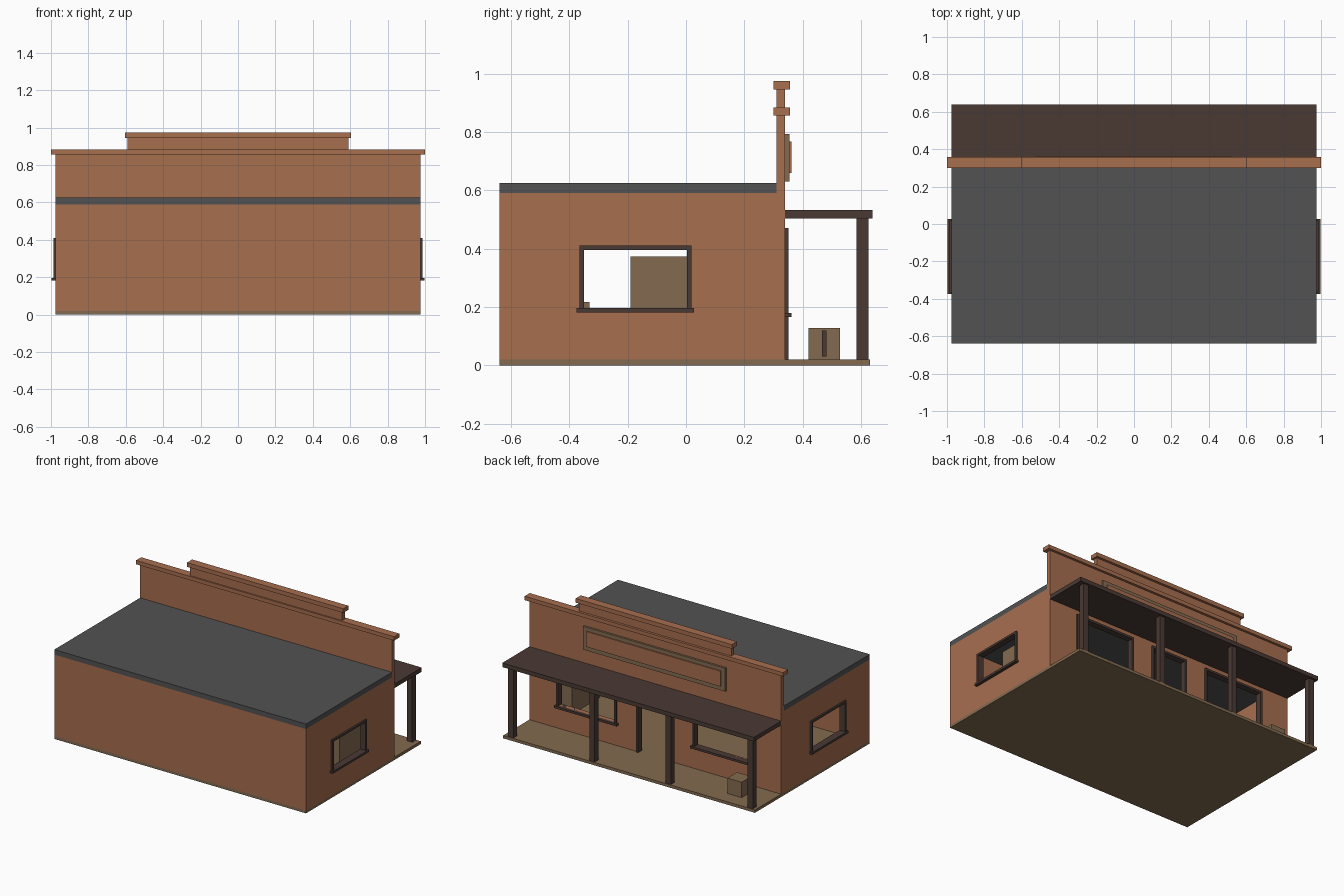
import bpy
import bmesh
from mathutils import Vector

if "Cube" in bpy.data.objects:
    bpy.data.objects.remove(bpy.data.objects["Cube"], do_unlink=True)


def material(name, rgb):
    linear = [((c / 255 + 0.055) / 1.055) ** 2.4 for c in rgb] + [1.0]
    mat = bpy.data.materials.new(name)
    mat.use_nodes = True
    mat.diffuse_color = linear
    mat.node_tree.nodes["Principled BSDF"].inputs["Base Color"].default_value = linear
    return mat


CLAY = material("clay_orange", (167, 110, 79))
DARK = material("dark_timber", (74, 58, 52))
TAN = material("tan_boards", (131, 107, 80))
GREY = material("roof_grey", (82, 82, 82))


def box(name, mat, xs, ys, zs):
    """Box spanning three (low, high) ranges."""
    bm = bmesh.new()
    bmesh.ops.create_cube(bm, size=1)
    ranges = (xs, ys, zs)
    for v in bm.verts:
        v.co = Vector([r[0] if c < 0 else r[1] for c, r in zip(v.co, ranges)])
    mesh = bpy.data.meshes.new(name)
    bm.to_mesh(mesh)
    bm.free()
    obj = bpy.data.objects.new(name, mesh)
    mesh.materials.append(mat)
    bpy.context.collection.objects.link(obj)
    return obj


def cut(obj, *ranges):
    """Remove a box-shaped volume from an object."""
    cutter = box("cutter", obj.data.materials[0], *ranges)
    cutter.hide_render = True
    mod = obj.modifiers.new("opening", "BOOLEAN")
    mod.operation = "DIFFERENCE"
    mod.solver = "EXACT"
    mod.object = cutter
    graph = bpy.context.evaluated_depsgraph_get()
    obj.data = bpy.data.meshes.new_from_object(obj.evaluated_get(graph))
    obj.modifiers.clear()
    bpy.data.objects.remove(cutter, do_unlink=True)


def frame(name, place, a, b, low, high, sill=True):
    """Trim round an opening; place(along, out, z) gives the box ranges."""
    t = 0.015
    depth = (-0.03, 0.012)
    parts = [("left_jamb", (a, a + t), depth, (low, high)),
             ("right_jamb", (b - t, b), depth, (low, high)),
             ("head", (a, b), depth, (high - t, high))]
    if sill:
        parts.append(("sill", (a - 0.01, b + 0.01), (-0.03, 0.022), (low - t, low)))
    for part, along, out, z in parts:
        box(f"{name}_{part}", DARK, *place(along, out, z))


def on_facade(along, out, z):
    return along, (0.34 + out[0], 0.34 + out[1]), z


def on_side(sign):
    def place(along, out, z):
        xs = sorted(sign * (0.975 + o) for o in out)
        return xs, along, z
    return place


W = (-0.975, 0.975)

# Floors
box("building_floor", TAN, W, (-0.64, 0.34), (0, 0.02))
box("porch_floor", TAN, W, (0.34, 0.63), (0, 0.02))

# Hollow walls with side windows
walls = box("walls", CLAY, W, (-0.64, 0.31), (0.02, 0.59))
cut(walls, (-0.945, 0.945), (-0.61, 0.4), (-0.1, 0.7))
cut(walls, (-1.2, 1.2), (-0.365, 0.018), (0.195, 0.41))

# Facade with door and two windows
facade = box("facade", CLAY, W, (0.31, 0.34), (0.02, 0.86))
cut(facade, (-0.14, 0.14), (0.2, 0.5), (-0.1, 0.47))
frame("door", on_facade, -0.14, 0.14, 0.02, 0.47, sill=False)
for side, sign in (("left", 1), ("right", -1)):
    a, b = sorted((sign * 0.295, sign * 0.76))
    cut(facade, (a, b), (0.2, 0.5), (0.18, 0.47))
    frame(f"{side}_front_window", on_facade, a, b, 0.18, 0.47)
    frame(f"{side}_side_window", on_side(sign), -0.365, 0.018, 0.197, 0.41)

# Roof and stepped parapet
box("roof", GREY, W, (-0.64, 0.31), (0.59, 0.625))
box("cornice", CLAY, (-1, 1), (0.3, 0.357), (0.857, 0.884))
box("upper_parapet", CLAY, (-0.59, 0.59), (0.31, 0.34), (0.884, 0.945))
box("upper_cornice", CLAY, (-0.605, 0.605), (0.3, 0.357), (0.945, 0.974))

# Blank sign board
box("sign_backing", TAN, (-0.55, 0.55), (0.34, 0.354), (0.63, 0.793))
box("sign_panel", CLAY, (-0.52, 0.52), (0.354, 0.362), (0.66, 0.767))

# Porch roof and posts
box("porch_roof", DARK, W, (0.34, 0.64), (0.503, 0.532))
for i, x in enumerate((-0.935, -0.3, 0.29, 0.92)):
    box(f"porch_post_{i + 1}", DARK, (x - 0.02, x + 0.02), (0.585, 0.625), (0.02, 0.503))

# Crate on the porch
box("porch_crate", TAN, (-0.8, -0.69), (0.42, 0.527), (0.02, 0.128))
box("crate_slat", DARK, (-0.69, -0.684), (0.466, 0.482), (0.03, 0.12))

# Furniture inside
box("shelf", TAN, (0.8, 0.92), (-0.19, 0.12), (0.02, 0.373))
box("counter", TAN, (-0.5, 0.5), (-0.45, -0.33), (0.02, 0.217))
